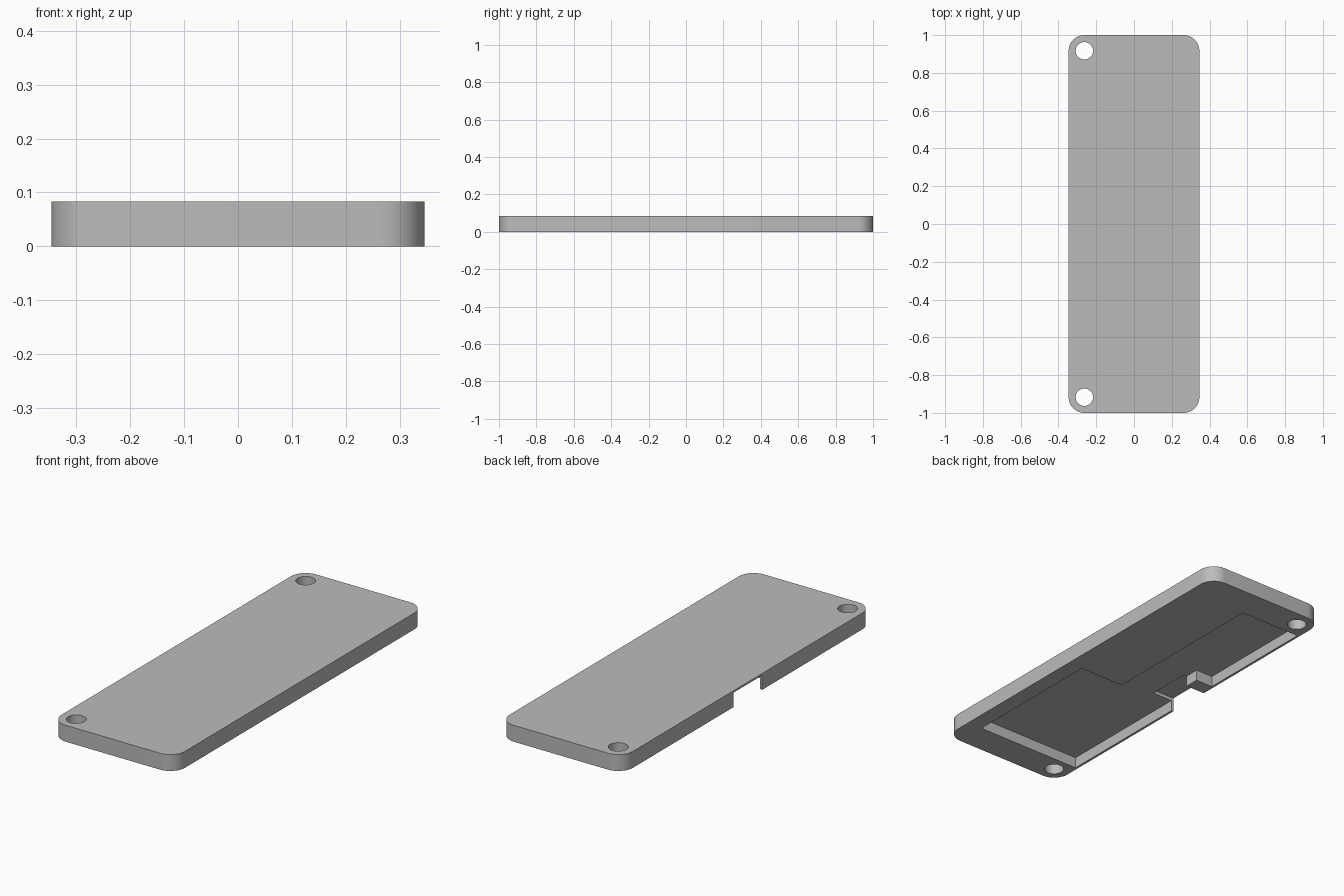
import bpy, bmesh, math

cube = bpy.data.objects.get("Cube")
if cube:
    bpy.data.objects.remove(cube, do_unlink=True)

W, L, H = 0.346, 1.0, 0.083      # half width, half length, height
R = 0.083                        # corner radius, also the hole inset
HOLE_R = 0.046
FLOOR, NOTCH_ROOF = 0.056, 0.073
WALL_X = -0.334                  # inner face of the thin side wall
NOTCH = 0.115                    # half width of the side opening

grey = bpy.data.materials.new("grey")
grey.use_nodes = True
colour = (0.5, 0.5, 0.5, 1)
grey.diffuse_color = colour
grey.node_tree.nodes["Principled BSDF"].inputs["Base Color"].default_value = colour


def prism(name, outline, z0, z1):
    """Extrude a counter-clockwise outline from z0 to z1."""
    bm = bmesh.new()
    base = bm.faces.new([bm.verts.new((x, y, z0)) for x, y in outline])
    top = bmesh.ops.extrude_face_region(bm, geom=[base])["geom"]
    verts = [v for v in top if isinstance(v, bmesh.types.BMVert)]
    bmesh.ops.translate(bm, verts=verts, vec=(0, 0, z1 - z0))
    bmesh.ops.recalc_face_normals(bm, faces=bm.faces)
    mesh = bpy.data.meshes.new(name)
    bm.to_mesh(mesh)
    bm.free()
    mesh.materials.append(grey)
    obj = bpy.data.objects.new(name, mesh)
    bpy.context.collection.objects.link(obj)
    return obj


def arc(cx, cy, r, start, sweep, steps):
    angles = [math.radians(start + sweep * i / steps) for i in range(steps + 1)]
    return [(cx + r * math.cos(a), cy + r * math.sin(a)) for a in angles]


# Rounded cover plate
outline = []
for i, (sx, sy) in enumerate([(1, 1), (-1, 1), (-1, -1), (1, -1)]):
    outline += arc(sx * (W - R), sy * (L - R), R, 90 * i, 90, 12)
cover = prism("cover_plate", outline, 0, H)

# L-shaped pocket underneath, leaving a block beside the side opening
pocket = [(WALL_X, -0.84), (0.262, -0.84), (0.262, -0.082), (0.01, -0.082),
          (0.01, 0.835), (WALL_X, 0.835), (WALL_X, 0.19), (-0.238, 0.19),
          (-0.238, NOTCH), (WALL_X, NOTCH)]
cutters = [prism("pocket_cutter", pocket, -0.1, FLOOR)]

# Side opening, cut deeper than the pocket floor
opening = [(-0.45, -NOTCH), (-0.22, -NOTCH), (-0.22, NOTCH), (-0.45, NOTCH)]
cutters.append(prism("side_opening_cutter", opening, -0.15, NOTCH_ROOF))

# Two screw holes
for side, y in (("front", R - L), ("back", L - R)):
    ring = arc(R - W, y, HOLE_R, 0, 360, 48)[:-1]
    cutters.append(prism(side + "_hole_cutter", ring, -0.1, 0.2))

for cutter in cutters:
    mod = cover.modifiers.new(cutter.name, "BOOLEAN")
    mod.operation = "DIFFERENCE"
    mod.solver = "EXACT"
    mod.object = cutter

# Apply the cuts, then drop the cutters
bpy.context.view_layer.update()
cut = bpy.data.meshes.new_from_object(
    cover.evaluated_get(bpy.context.evaluated_depsgraph_get()))
cover.modifiers.clear()
cover.data = cut
for cutter in cutters:
    bpy.data.objects.remove(cutter, do_unlink=True)

bpy.ops.object.select_all(action="DESELECT")
cover.select_set(True)
bpy.context.view_layer.objects.active = cover
bpy.ops.object.shade_smooth_by_angle(angle=math.radians(30))
